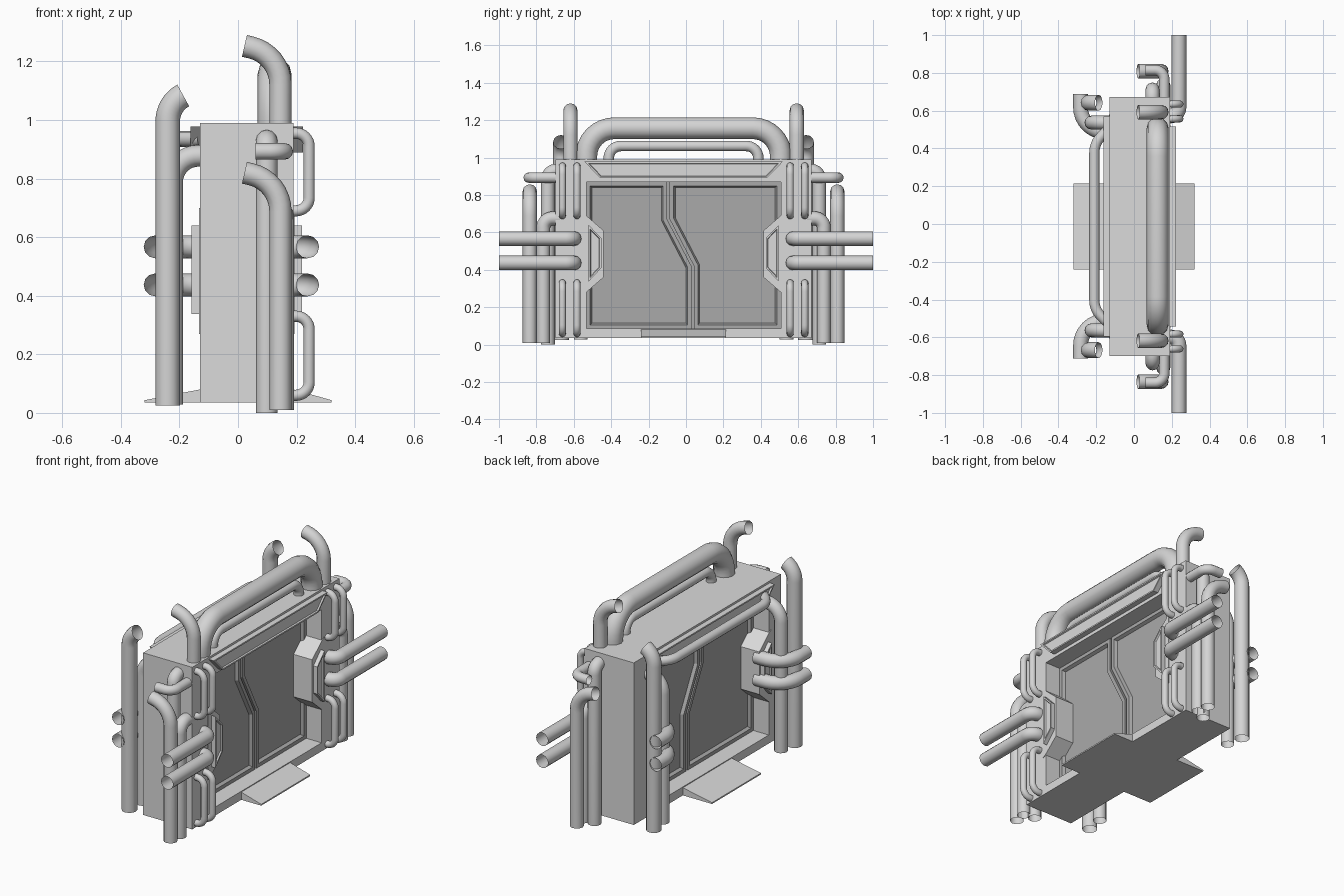
import bpy, bmesh, math
from mathutils import Vector

if "Cube" in bpy.data.objects:
    bpy.data.objects.remove(bpy.data.objects["Cube"])

MID = -0.013          # y of the casing's middle
SIDES = (("front", -1), ("back", 1))


def material(name, value):
    m = bpy.data.materials.new(name)
    m.use_nodes = True
    m.diffuse_color = (value, value, value, 1)
    bsdf = next(n for n in m.node_tree.nodes if n.type == "BSDF_PRINCIPLED")
    bsdf.inputs["Base Color"].default_value = (value, value, value, 1)
    return m


LIGHT = material("light grey casing", 0.71)
PIPE = material("grey pipe metal", 0.66)
DARK = material("dark grey door", 0.4)


def finish(name, bm, mat):
    bmesh.ops.recalc_face_normals(bm, faces=bm.faces)
    mesh = bpy.data.meshes.new(name)
    bm.to_mesh(mesh)
    bm.free()
    mesh.materials.append(mat)
    obj = bpy.data.objects.new(name, mesh)
    bpy.context.collection.objects.link(obj)


def prism(name, outline, x0, x1, mat=LIGHT, rim=0, sink=0):
    """Extrude a (y, z) outline from x0 to x1; optionally sink the face inside a rim."""
    bm = bmesh.new()
    base = bm.faces.new([bm.verts.new((x0, MID + y, z)) for y, z in outline])
    ext = bmesh.ops.extrude_face_region(bm, geom=[base], use_keep_orig=True)["geom"]
    moved = [g for g in ext if isinstance(g, bmesh.types.BMVert)]
    bmesh.ops.translate(bm, verts=moved, vec=(x1 - x0, 0, 0))
    bmesh.ops.recalc_face_normals(bm, faces=bm.faces)
    if rim:
        cap = next(f for f in bm.faces if all(abs(v.co.x - x1) < 1e-5 for v in f.verts))
        for width in (rim * 0.7, rim * 0.3):
            bmesh.ops.inset_region(bm, faces=[cap], thickness=width, use_even_offset=True)
        for v in cap.verts:
            v.co.x -= math.copysign(sink, x1 - x0)
    finish(name, bm, mat)


def box(name, y0, y1, z0, z1, x0, x1, mat=LIGHT):
    prism(name, [(y0, z0), (y1, z0), (y1, z1), (y0, z1)], x0, x1, mat)


def pipe(name, points, radius, bend=0.08):
    """Open tube along a path whose corners are rounded to the bend radius."""
    pts = [Vector(p) for p in points]
    path = [pts[0]]
    for a, p, b in zip(pts, pts[1:], pts[2:]):
        d1, d2 = (a - p).normalized(), (b - p).normalized()
        half = d1.angle(d2) / 2
        center = p + (d1 + d2).normalized() * bend / math.sin(half)
        t = bend / math.tan(half)
        v1, v2 = (p + d1 * t - center).normalized(), (p + d2 * t - center).normalized()
        path += [center + v1.slerp(v2, i / 8) * bend for i in range(9)]
    path.append(pts[-1])
    curve = bpy.data.curves.new(name, "CURVE")
    curve.dimensions = "3D"
    curve.bevel_depth = radius
    curve.bevel_resolution = 4
    spline = curve.splines.new("POLY")
    spline.points.add(len(path) - 1)
    for sp, co in zip(spline.points, path):
        sp.co = (*co, 1)
    spline.use_smooth = True
    curve.materials.append(PIPE)
    obj = bpy.data.objects.new(name, curve)
    bpy.context.collection.objects.link(obj)
    bpy.ops.object.select_all(action="DESELECT")
    obj.select_set(True)
    bpy.context.view_layer.objects.active = obj
    bpy.ops.object.convert(target="MESH")
    bpy.ops.object.shade_smooth_by_angle(angle=math.radians(50))


# Casing: a thin core with a deep frame round the doors on both broad faces
HALF, LOW, TOP = 0.685, 0.035, 0.99
box("casing_core", -HALF, HALF, LOW, TOP, 0.0, 0.06)
for label, wall, inner, out, wide in (("right", 0.19, 0.06, 1, 1), ("left", -0.13, 0.0, -1, 1.1)):
    edge = 0.52 * wide
    box(label + "_frame_top", -HALF, HALF, 0.87, TOP, inner, wall)
    box(label + "_frame_bottom", -HALF, HALF, LOW, 0.085, inner, wall)
    box(label + "_door_backing", -edge, edge, 0.085, 0.87, inner, inner + out * 0.008, DARK)
    for end, s in SIDES:
        box(f"{label}_frame_{end}", s * edge, s * HALF, 0.085, 0.87, inner, wall)
        # Side lugs that reach over the doors, each with a raised plate
        lug = [(edge + 0.02, 0.27), (edge, 0.28), (edge - 0.092, 0.36),
               (edge - 0.092, 0.61), (edge, 0.69), (edge + 0.02, 0.70)]
        prism(f"{label}_lug_{end}", [(s * y, z) for y, z in lug], inner, wall + out * 0.003)
        plate = [(edge - 0.012, 0.337), (edge - 0.08, 0.41), (edge - 0.08, 0.57), (edge - 0.012, 0.64)]
        prism(f"{label}_lug_plate_{end}", [(s * y, z) for y, z in plate],
              wall, wall + out * 0.028, rim=0.012, sink=0.008)
    # Tapered header plate
    top = edge + 0.01
    prism(label + "_header_plate", [(-top, 0.978), (-top + 0.085, 0.89), (top - 0.085, 0.89), (top, 0.978)],
          wall, wall + out * 0.032, rim=0.012, sink=0.008)
    # Pair of doors meeting along a stepped line
    seam = [(0.045, 0.085), (0.045, 0.42), (-0.085, 0.67), (-0.085, 0.87)]
    for end, s, gap in (("front", -1, -0.003), ("back", 1, 0.011)):
        prism(f"{label}_door_{end}", [(s * edge, 0.085)] + [(y + gap, z) for y, z in seam] + [(s * edge, 0.87)],
              inner, inner + out * 0.03, DARK, 0.03, 0.018)
    # Sloping doorstep
    bm = bmesh.new()
    tip = out * 0.32
    profile = [(inner, LOW), (tip, LOW), (tip, LOW + 0.008), (wall, 0.08), (inner, 0.08)]
    face = bm.faces.new([bm.verts.new((x, MID - 0.228, z)) for x, z in profile])
    ext = bmesh.ops.extrude_face_region(bm, geom=[face], use_keep_orig=True)["geom"]
    bmesh.ops.translate(bm, vec=(0, 0.456, 0), verts=[g for g in ext if isinstance(g, bmesh.types.BMVert)])
    finish(label + "_doorstep", bm, LIGHT)

# Arched pipes along the roof
for name, reach, height, radius, bend in (("large", 0.52, 1.157, 0.058, 0.15),
                                          ("small", 0.40, 1.062, 0.028, 0.065)):
    pipe(name + "_roof_arch", [(0.125, MID - reach, 0.97), (0.125, MID - reach, height),
                               (0.125, MID + reach, height), (0.125, MID + reach, 0.97)], radius, bend)

# Long rail across the left face
pipe("left_rail", [(-0.12, MID - 0.53, 0.935), (-0.21, MID - 0.44, 0.935),
                   (-0.21, MID + 0.44, 0.935), (-0.12, MID + 0.53, 0.935)], 0.027, 0.12)

# Pipes repeated at both ends
for end, s in SIDES:
    def y(d):
        return MID + s * d

    # Roof stack and the ground stack beside the casing
    for name, d, z0, z1 in (("roof_stack", 0.605, 0.97, 1.253), ("ground_stack", 0.822, 0.01, 0.82)):
        pipe(f"{name}_{end}", [(0.145, y(d), z0), (0.145, y(d), z1 - 0.028), (0.022, y(d), z1)], 0.038, 0.13)
    # Risers that turn into the end wall
    pipe("inner_riser_" + end, [(0.098, y(0.725), 0), (0.098, y(0.725), 0.93), (0.098, y(0.64), 0.93)], 0.037, 0.045)
    pipe("outer_riser_" + end, [(0.155, y(0.75), 0.01), (0.155, y(0.75), 0.675), (0.155, y(0.66), 0.675)], 0.037, 0.05)
    # Short hooked vent
    pipe("hooked_vent_" + end, [(0.06, y(0.828), 0.893), (0.16, y(0.828), 0.893), (0.16, y(0.66), 0.893)], 0.028, 0.05)
    # Tall and short pipes on the left face
    pipe("tall_stack_" + end, [(-0.24, y(0.655), 0.025), (-0.24, y(0.655), 1.055), (-0.187, y(0.655), 1.084)], 0.042, 0.10)
    pipe("left_riser_" + end, [(-0.225, y(0.55), 0.028), (-0.225, y(0.55), 0.878), (-0.1, y(0.55), 0.878)], 0.037, 0.09)
    # Paired horizontal exhausts on each broad face
    for level, z in (("lower", 0.437), ("upper", 0.567)):
        pipe(f"right_{level}_exhaust_{end}", [(0.15, y(0.585), z), (0.238, y(0.585), z), (0.238, s, z)], 0.039, 0.045)
        pipe(f"left_{level}_exhaust_{end}", [(-0.1, y(0.50), z), (-0.283, y(0.50), z), (-0.283, y(0.70), z)], 0.039, 0.13)
    # Thin handle tubes on the right face
    for place, d in (("inner", 0.57), ("outer", 0.648)):
        for level, z0, z1 in (("lower", 0.06, 0.33), ("upper", 0.69, 0.955)):
            pipe(f"{level}_{place}_handle_{end}", [(0.17, y(d), z0), (0.243, y(d), z0),
                                                  (0.243, y(d), z1), (0.17, y(d), z1)], 0.019, 0.045)
